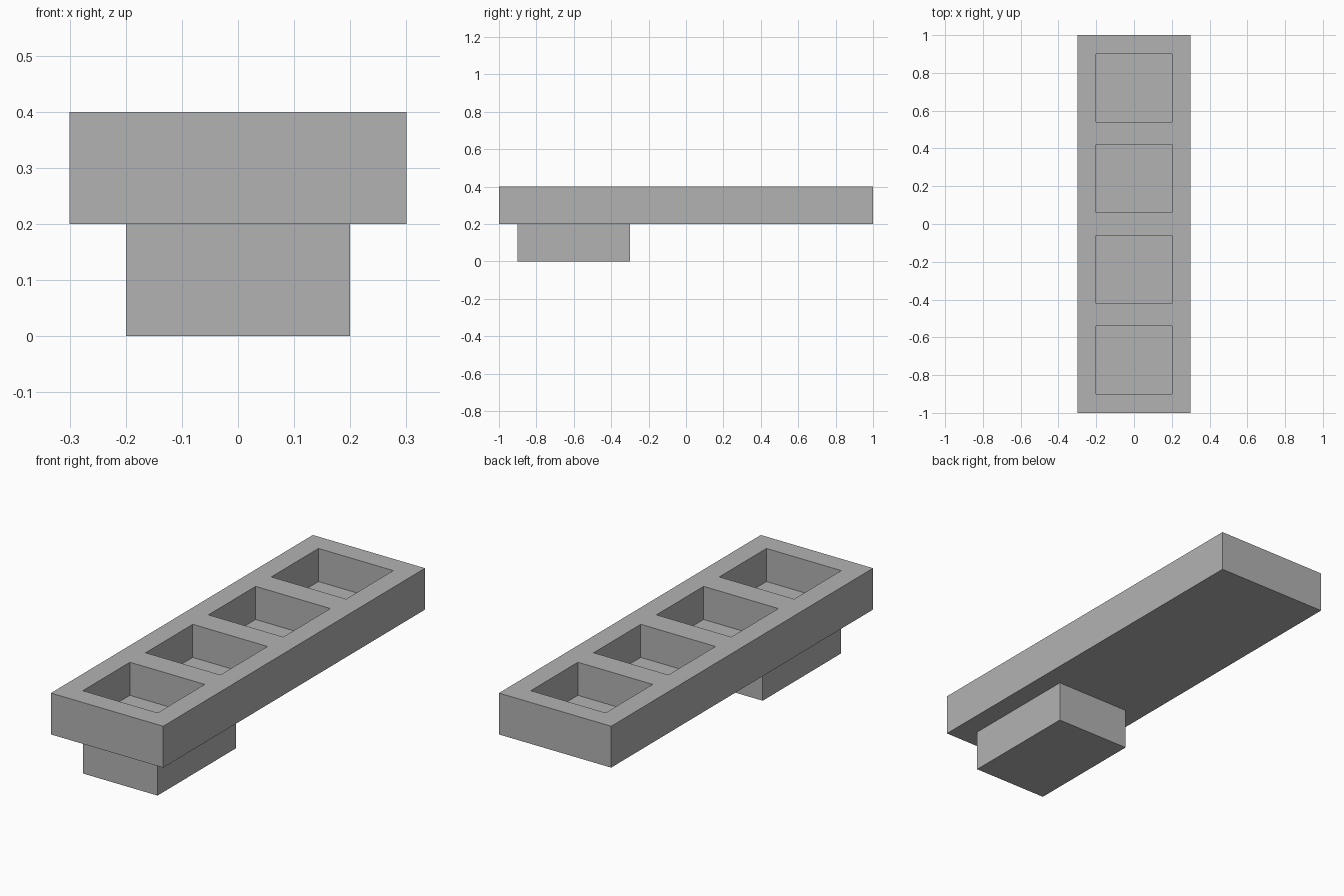
import bpy
import bmesh
from mathutils import Matrix, Vector

if "Cube" in bpy.data.objects:
    bpy.data.objects.remove(bpy.data.objects["Cube"], do_unlink=True)

# One plain grey for everything
grey = bpy.data.materials.new("plain grey")
grey.use_nodes = True
colour = (0.45, 0.45, 0.45, 1)
grey.diffuse_color = colour
grey.node_tree.nodes["Principled BSDF"].inputs["Base Color"].default_value = colour


def box(name, low, high):
    """Flat-shaded box between two corners."""
    low, high = Vector(low), Vector(high)
    bm = bmesh.new()
    place = Matrix.Translation((low + high) / 2) @ Matrix.Diagonal((*(high - low), 1))
    bmesh.ops.create_cube(bm, size=1, matrix=place)
    mesh = bpy.data.meshes.new(name)
    bm.to_mesh(mesh)
    bm.free()
    mesh.materials.append(grey)
    obj = bpy.data.objects.new(name, mesh)
    bpy.context.collection.objects.link(obj)
    return obj


# Foot under the front end
box("foot", (-0.2, -0.9, 0), (0.2, -0.3, 0.2))

# Long tray with four open pockets
tray = box("tray", (-0.3, -1, 0.2), (0.3, 1, 0.4))
pocket_length, gap, floor_z = 0.36, 0.12, 0.24
for i in range(4):
    start = -0.9 + i * (pocket_length + gap)
    cutter = box(f"pocket_cutter_{i + 1}", (-0.2, start, floor_z),
                 (0.2, start + pocket_length, 0.5))
    cutter.hide_render = True
    cutter.hide_viewport = True
    cut = tray.modifiers.new(f"pocket_{i + 1}", "BOOLEAN")
    cut.operation = "DIFFERENCE"
    cut.solver = "EXACT"
    cut.object = cutter
